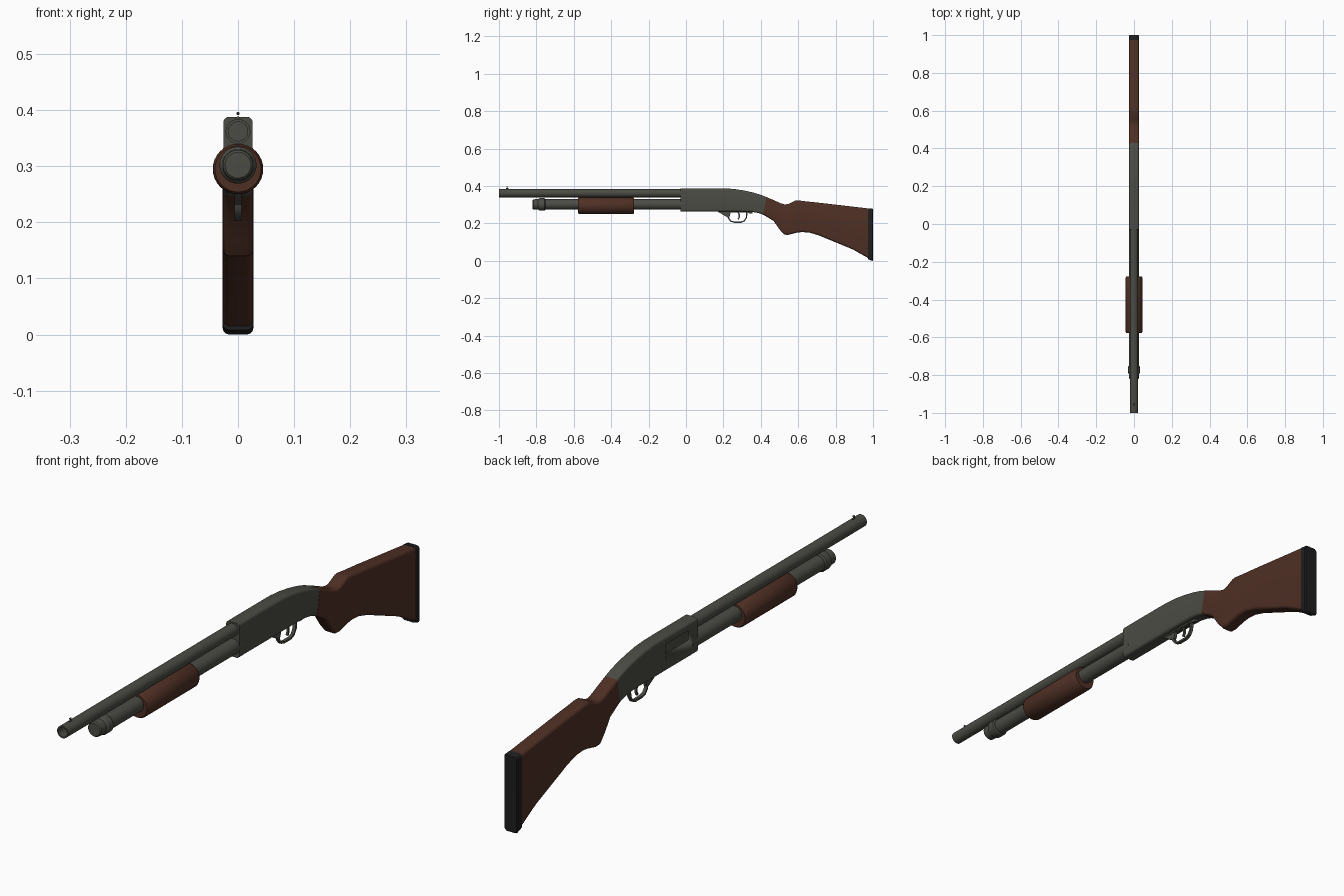
import bpy, bmesh, math
from mathutils import Vector

if "Cube" in bpy.data.objects:
    bpy.data.objects.remove(bpy.data.objects["Cube"])


def material(name, rgb):
    m = bpy.data.materials.new(name)
    m.diffuse_color = (*rgb, 1)
    m.use_nodes = True
    m.node_tree.nodes["Principled BSDF"].inputs["Base Color"].default_value = m.diffuse_color
    return m


METAL = material("gunmetal", (0.072, 0.072, 0.060))
WOOD = material("walnut_wood", (0.078, 0.029, 0.018))
RUBBER = material("black_rubber", (0.013, 0.013, 0.013))


def finish(name, bm, mat):
    bmesh.ops.recalc_face_normals(bm, faces=bm.faces)
    me = bpy.data.meshes.new(name)
    bm.to_mesh(me)
    bm.free()
    me.materials.append(mat)
    ob = bpy.data.objects.new(name, me)
    bpy.context.collection.objects.link(ob)
    bpy.context.view_layer.objects.active = ob
    for o in bpy.context.selected_objects:
        o.select_set(False)
    ob.select_set(True)
    bpy.ops.object.shade_smooth_by_angle(angle=math.radians(35))
    return ob


def skin(name, rings, mat):
    """Bridge equal-length closed rings and cap both ends."""
    bm = bmesh.new()
    vs = [[bm.verts.new(p) for p in ring] for ring in rings]
    n = len(vs[0])
    for a, b in zip(vs, vs[1:]):
        for i in range(n):
            j = (i + 1) % n
            bm.faces.new((a[i], a[j], b[j], b[i]))
    bm.faces.new(vs[0])
    bm.faces.new(vs[-1])
    return finish(name, bm, mat)


def lathe(name, profile, z, mat, sides=32):
    """Revolve (y, radius) points about a line parallel to y."""
    ang = [2 * math.pi * i / sides for i in range(sides)]
    return skin(name, [[(r * math.cos(a), y, z + r * math.sin(a)) for a in ang]
                       for y, r in profile], mat)


def loft(name, sections, mat, half=0.027, rad=0.012):
    """Rounded-rectangle sections given as (y_top, z_top, y_bottom, z_bottom[, inset])."""
    rings = []
    for s in sections:
        top, bot = Vector((0, s[0], s[1])), Vector((0, s[2], s[3]))
        inset = s[4] if len(s) > 4 else 0
        h, up = (top - bot).length / 2 - inset, (top - bot).normalized()
        mid, w, ring = (top + bot) / 2, half - inset, []
        for q, (sx, sz) in enumerate(((1, 1), (-1, 1), (-1, -1), (1, -1))):
            for k in range(5):
                a = (q + k / 4) * math.pi / 2
                x = sx * (w - rad) + rad * math.cos(a)
                ring.append(mid + Vector((x, 0, 0)) + up * (sz * (h - rad) + rad * math.sin(a)))
        rings.append(ring)
    return skin(name, rings, mat)


def prism(name, pts, half, mat):
    """Extrude a (y, z) outline across x."""
    bm = bmesh.new()
    f = bm.faces.new([bm.verts.new((-half, y, z)) for y, z in pts])
    r = bmesh.ops.extrude_face_region(bm, geom=[f])
    vs = [g for g in r["geom"] if isinstance(g, bmesh.types.BMVert)]
    bmesh.ops.translate(bm, verts=vs, vec=(2 * half, 0, 0))
    return finish(name, bm, mat)


def ribbon(path, thick):
    """Outline of a strip that follows a (y, z) path."""
    p = [Vector(q) for q in path]
    left, right = [], []
    for i, q in enumerate(p):
        d = (p[min(i + 1, len(p) - 1)] - p[max(i - 1, 0)]).normalized()
        n = Vector((-d.y, d.x)) * thick / 2
        left.append(q + n)
        right.append(q - n)
    return left + right[::-1]


# barrel with hollow muzzle, and bead sight
lathe("barrel", [(-0.9, 0.017), (-1, 0.017), (-1, 0.022), (0.0, 0.022)], 0.362, METAL)
lathe("sight_base", [(-0.962, 0.003), (-0.950, 0.003)], 0.386, METAL, 12)
lathe("sight_bead", [(-0.961, 0.001), (-0.959, 0.003), (-0.953, 0.003), (-0.951, 0.001)],
      0.394, METAL, 12)

# magazine tube and its stepped cap
lathe("magazine_tube", [(-0.76, 0.0275), (0.0, 0.0275)], 0.302, METAL)
lathe("magazine_cap", [(-0.82, 0.023), (-0.816, 0.027), (-0.79, 0.028), (-0.786, 0.032),
                       (-0.782, 0.033), (-0.757, 0.033), (-0.752, 0.029)], 0.302, METAL)

# sliding wooden fore-end
lathe("fore_end", [(-0.577, 0.035), (-0.577, 0.041), (-0.570, 0.045), (-0.285, 0.045),
                   (-0.278, 0.041), (-0.278, 0.035)], 0.295, WOOD)

# receiver with curved tail
receiver = loft("receiver", [
    (-0.03, 0.388, -0.03, 0.264), (0.16, 0.388, 0.16, 0.264), (0.21, 0.3875, 0.21, 0.264),
    (0.26, 0.384, 0.26, 0.264), (0.31, 0.376, 0.305, 0.264), (0.36, 0.365, 0.35, 0.262),
    (0.40, 0.353, 0.385, 0.256), (0.43, 0.341, 0.412, 0.247)], METAL, 0.026, 0.010)

# shallow ejection port on the left side
bm = bmesh.new()
bmesh.ops.create_cube(bm, size=1)
bmesh.ops.scale(bm, vec=(0.01, 0.13, 0.036), verts=bm.verts)
bmesh.ops.translate(bm, vec=(-0.028, 0.085, 0.344), verts=bm.verts)
cutter = finish("port_cutter", bm, METAL)
cutter.hide_render = True
cutter.hide_set(True)
cut = receiver.modifiers.new("port", "BOOLEAN")
cut.operation, cut.object, cut.solver = "DIFFERENCE", cutter, "EXACT"

# shoulder stock with grip, and butt pad
loft("stock", [
    (0.43, 0.341, 0.412, 0.247), (0.475, 0.322, 0.468, 0.214), (0.505, 0.308, 0.50, 0.168),
    (0.530, 0.301, 0.525, 0.140), (0.550, 0.305, 0.545, 0.139), (0.585, 0.322, 0.59, 0.150),
    (0.600, 0.323, 0.62, 0.154), (0.640, 0.318, 0.66, 0.151), (0.70, 0.312, 0.71, 0.136),
    (0.89, 0.290, 0.89, 0.062), (0.976, 0.280, 0.976, 0.014)], WOOD)
loft("butt_pad", [
    (0.974, 0.281, 0.974, 0.008), (0.996, 0.279, 0.996, 0.0),
    (1.0, 0.279, 1.0, 0.0, 0.003)], RUBBER, 0.0275)

# trigger group: base plate, front ramp, guard loop, trigger
prism("trigger_plate", [(0.17, 0.268), (0.355, 0.268), (0.355, 0.252), (0.34, 0.252),
                        (0.33, 0.258), (0.18, 0.258)], 0.008, METAL)
prism("guard_ramp", [(0.168, 0.264), (0.222, 0.232), (0.233, 0.236), (0.24, 0.262)], 0.006, METAL)
prism("trigger_guard", ribbon([(0.225, 0.245), (0.229, 0.225), (0.240, 0.212), (0.258, 0.207),
                               (0.295, 0.207), (0.312, 0.214), (0.323, 0.232), (0.326, 0.262)],
                              0.007), 0.006, METAL)
prism("trigger", ribbon([(0.277, 0.262), (0.285, 0.247), (0.285, 0.234), (0.279, 0.222)],
                        0.007), 0.004, METAL)
